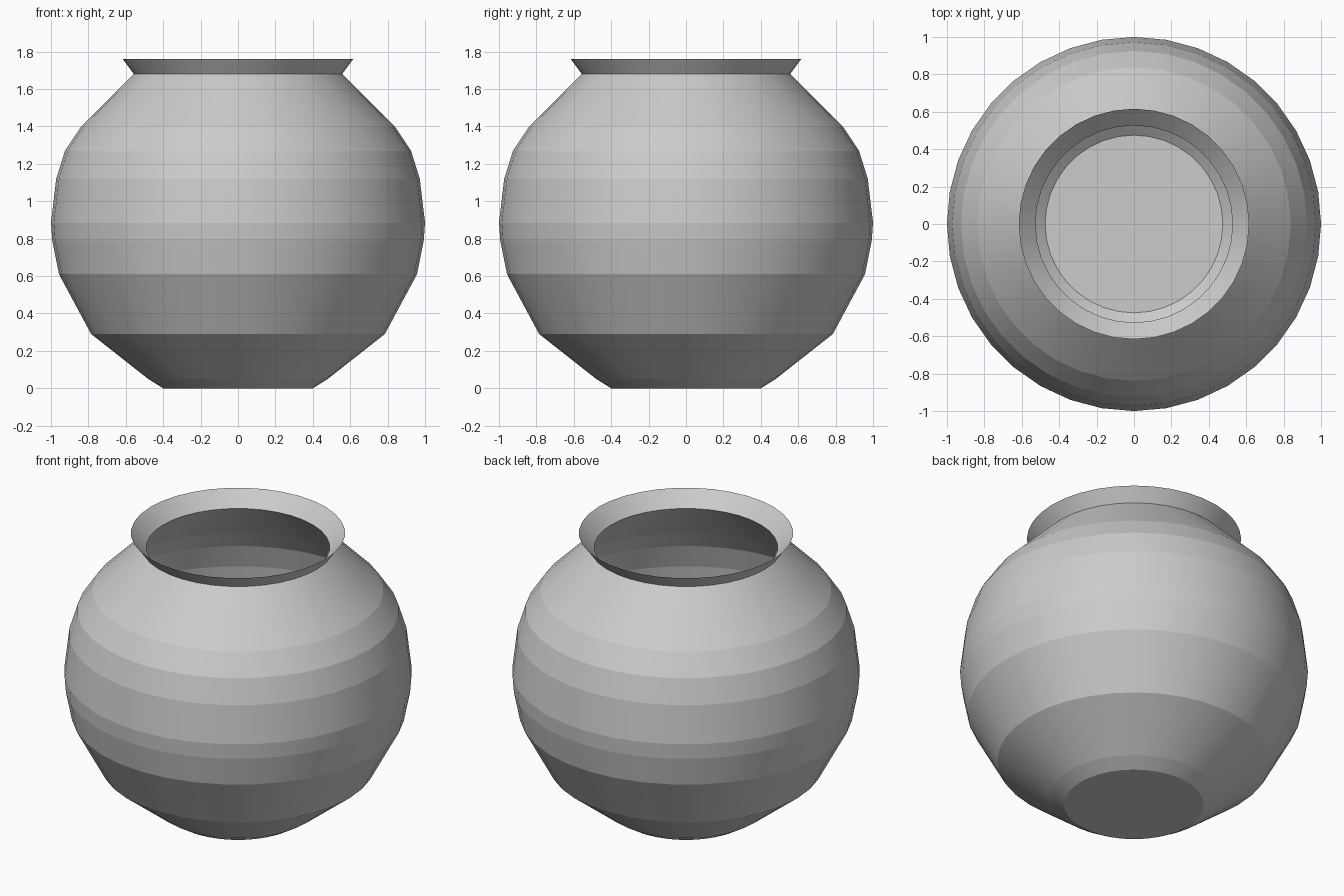
import bpy
import bmesh
from math import cos, sin, tau

cube = bpy.data.objects.get("Cube")
if cube:
    bpy.data.objects.remove(cube, do_unlink=True)

SIDES = 36

clay = bpy.data.materials.new("grey clay")
clay.use_nodes = True
grey = (0.6, 0.6, 0.6, 1)
clay.diffuse_color = grey
clay.node_tree.nodes["Principled BSDF"].inputs["Base Color"].default_value = grey


def lathe(name, profile, cap_first=False, cap_last=False):
    """Turn a (radius, height) profile around z: smooth around, crisp between bands."""
    bm = bmesh.new()
    rings = []
    for r, z in profile:
        rings.append([bm.verts.new((r * cos(tau * i / SIDES), r * sin(tau * i / SIDES), z))
                      for i in range(SIDES)])
    for low, high in zip(rings, rings[1:]):
        for i in range(SIDES):
            j = (i + 1) % SIDES
            bm.faces.new((low[i], low[j], high[j], high[i])).smooth = True
    if cap_first:
        bm.faces.new(rings[0][::-1])
    if cap_last:
        bm.faces.new(rings[-1])
    # Horizontal ring edges stay sharp
    for e in bm.edges:
        a, b = e.verts
        e.smooth = abs(a.co.z - b.co.z) > 0.001
    mesh = bpy.data.meshes.new(name)
    bm.to_mesh(mesh)
    bm.free()
    mesh.materials.append(clay)
    obj = bpy.data.objects.new(name, mesh)
    bpy.context.collection.objects.link(obj)
    return obj


# Outer belly, from foot to neck
belly = [(0.40, 0), (0.48, 0.05), (0.785, 0.29), (0.957, 0.61), (0.993, 0.79),
         (1.0, 0.885), (0.972, 1.12), (0.925, 1.27), (0.838, 1.40), (0.557, 1.68)]
# Inner wall, from neck down to the floor
lining = [(0.527, 1.67), (0.815, 1.38), (0.897, 1.26), (0.943, 1.11), (0.97, 0.885),
          (0.963, 0.79), (0.928, 0.62), (0.76, 0.31), (0.475, 0.085)]
# Flared lip, thin at its upper edge
lip = (0.616, 1.76)

lathe("pot", belly + [lip] + lining, cap_first=True, cap_last=True)
